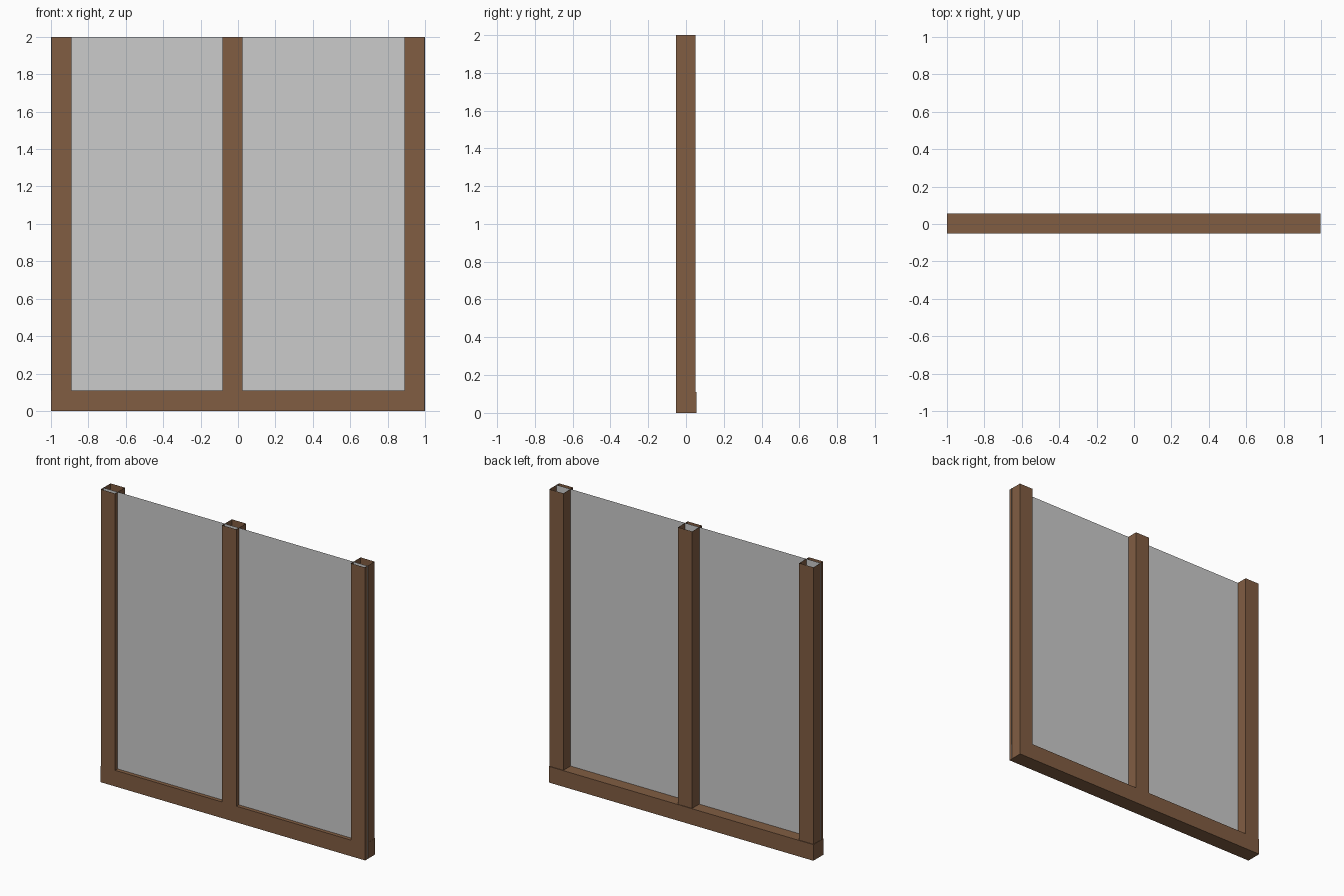
import bpy, bmesh

if "Cube" in bpy.data.objects:
    bpy.data.objects.remove(bpy.data.objects["Cube"])

wood = bpy.data.materials.new("wood")
wood.diffuse_color = (0.22, 0.11, 0.055, 1)
wood.use_nodes = True
wood.node_tree.nodes["Principled BSDF"].inputs["Base Color"].default_value = wood.diffuse_color


def finish(name, bm, mat=None):
    mesh = bpy.data.meshes.new(name)
    bm.to_mesh(mesh)
    bm.free()
    obj = bpy.data.objects.new(name, mesh)
    bpy.context.collection.objects.link(obj)
    if mat:
        mesh.materials.append(mat)
    return obj


def beam(name, lo, hi, open_top=False):
    """Thin-walled rectangular beam, optionally without its top face."""
    bm = bmesh.new()
    bmesh.ops.create_cube(bm, size=1)
    for v in bm.verts:
        v.co = [lo[i] + (v.co[i] + 0.5) * (hi[i] - lo[i]) for i in range(3)]
    bm.normal_update()
    if open_top:
        ends = [f for f in bm.faces if abs(f.normal.z) > 0.9]
        bmesh.ops.delete(bm, geom=ends, context='FACES_ONLY')
    return finish(name, bm, wood)


# Bottom rail
beam("bottom_rail", (-1, -0.052, 0), (0.997, 0.055, 0.11))

# Hollow upright posts, open at the top
for name, x0, x1 in (("left_post", -0.998, -0.89),
                     ("middle_post", -0.082, 0.025),
                     ("right_post", 0.89, 0.996)):
    beam(name, (x0, -0.054, 0.11), (x1, 0.051, 2.0), open_top=True)

# Single glass sheet running through the frame
bm = bmesh.new()
corners = [(-1, 0), (1, 0), (1, 2), (-1, 2)]
bm.faces.new([bm.verts.new((x, -0.026, z)) for x, z in corners])
finish("glass_pane", bm)
